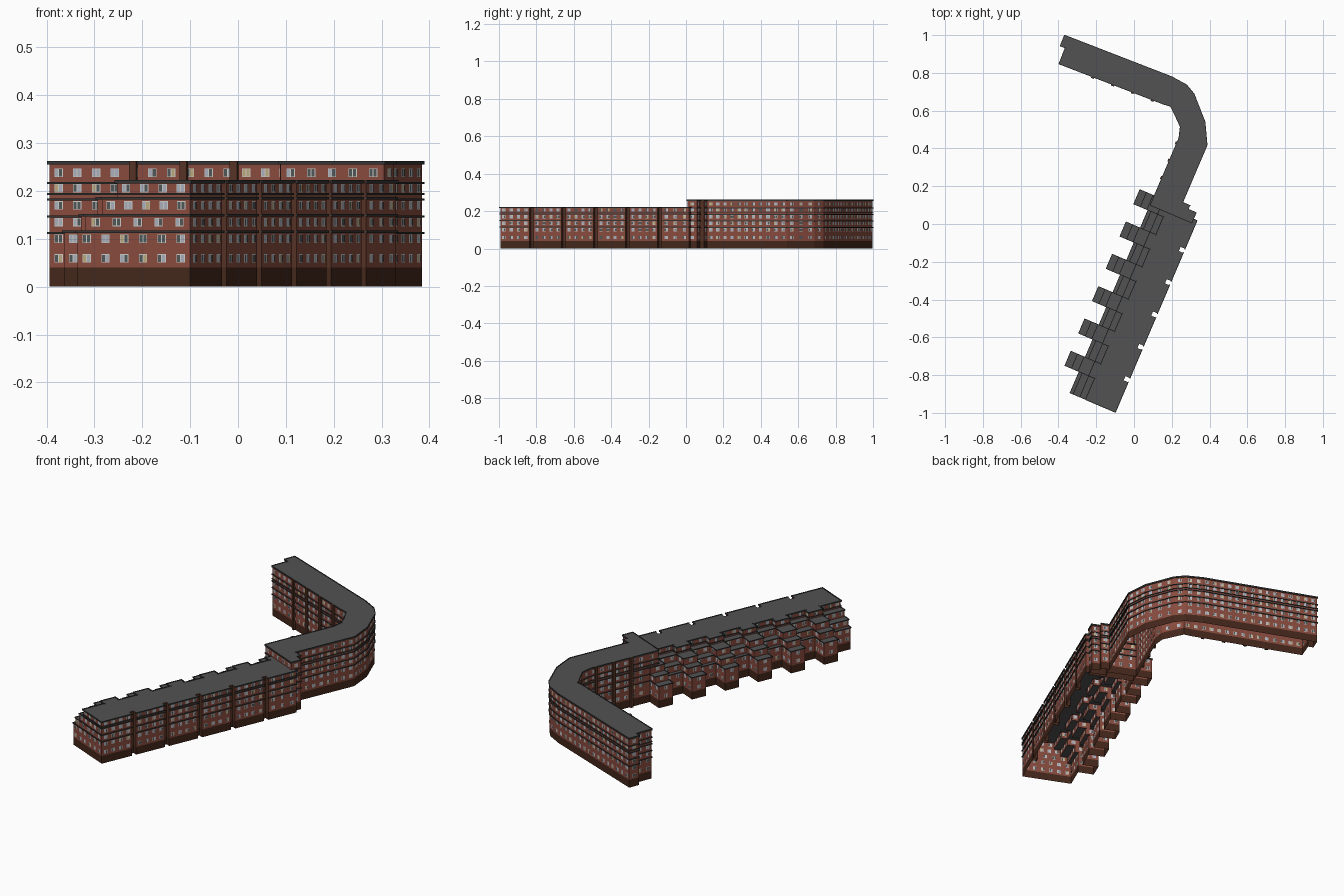
import bpy, math, random
from mathutils import Vector

if "Cube" in bpy.data.objects:
    bpy.data.objects.remove(bpy.data.objects["Cube"])

random.seed(4)

# ---------- colours ----------
COLOURS = {
    "brick": (0.25, 0.070, 0.048), "dark_base": (0.058, 0.020, 0.011),
    "brown_pier": (0.092, 0.033, 0.019), "roof_grey": (0.085, 0.085, 0.085),
    "dark_trim": (0.035, 0.037, 0.037), "frame_white": (0.60, 0.60, 0.58),
    "pale_glass": (0.40, 0.43, 0.50), "dark_glass": (0.08, 0.095, 0.095),
    "warm_glass": (0.50, 0.40, 0.20),
}
MATS = {}
for name, c in COLOURS.items():
    MATS[name] = bpy.data.materials.new(name)
    MATS[name].diffuse_color = (*c, 1)


class Part:
    """Collects coloured faces and turns them into one object."""
    def __init__(self, name):
        self.name, self.verts, self.faces, self.cols = name, [], [], []

    def face(self, pts, col):
        n = len(self.verts)
        self.verts += [tuple(p) for p in pts]
        self.faces.append(list(range(n, n + len(pts))))
        self.cols.append(col)

    def build(self):
        me = bpy.data.meshes.new(self.name)
        me.from_pydata(self.verts, [], self.faces)
        used = sorted(set(self.cols))
        for c in used:
            me.materials.append(MATS[c])
        for p, c in zip(me.polygons, self.cols):
            p.material_index = used.index(c)
        bpy.context.collection.objects.link(bpy.data.objects.new(self.name, me))


def wall(part, a, b, z0, z1, col):
    part.face([(*a, z0), (*b, z0), (*b, z1), (*a, z1)], col)


def frame(a, b):
    """Length, direction and outward normal of a wall edge."""
    d = b - a
    t = d.normalized()
    return d.length, t, Vector((t.y, -t.x))


def strip_box(part, a, b, out, z0, z1, col, extend=0.0):
    """Box standing proud of the wall edge a-b."""
    _, t, n = frame(a, b)
    a, b = a - t * extend, b + t * extend
    p, q = a + n * out, b + n * out
    for s, e in ((p, q), (a, p), (q, b)):
        wall(part, s, e, z0, z1, col)
    part.face([(*p, z1), (*q, z1), (*b, z1), (*a, z1)], col)
    part.face([(*a, z0), (*b, z0), (*q, z0), (*p, z0)], col)


def windows(part, a, b, rows):
    """Row of framed two-pane window plates, showing on both sides of the wall."""
    L, t, n = frame(a, b)
    if L < 0.034:
        return
    count = max(int(L / 0.04), 1)
    for i in range(count):
        c = a + t * (L * (i + 0.5) / count)
        for z in rows:
            def plate(x0, x1, h, out, col):
                for s in (out, -out):
                    ends = [c + t * x0 + n * s, c + t * x1 + n * s]
                    wall(part, *(ends if s > 0 else ends[::-1]), z - h, z + h, col)
            plate(-0.0095, 0.0095, 0.009, 0.001, "frame_white")
            for x in (-0.008, 0.001):
                col = random.choice(["pale_glass"] * 4 + ["dark_glass"] * 4 + ["warm_glass"])
                plate(x, x + 0.007, 0.0075, 0.002, col)


def storey(walls, trims, wins, outline, z0, z1, rows, bands):
    """Walls, window rows and trim bands round a closed outline."""
    for a, b in zip(outline, outline[1:] + outline[:1]):
        L = (b - a).length
        col = "brown_pier" if L < 0.028 else "brick"
        if z0 < 0.04:
            wall(walls, a, b, z0, 0.04, "dark_base")
        wall(walls, a, b, max(z0, 0.04), z1, col)
        windows(wins, a, b, rows)
        if L >= 0.028:
            for zb, h, out in bands:
                strip_box(trims, a, b, out, zb - h, zb, "dark_trim", out * 0.7)


# ---------- south wing: terraced block in its own (u, v) axes ----------
ANG = math.atan2(0.92, 0.392)
U = Vector((math.cos(ANG), math.sin(ANG)))
V = Vector((-U.y, U.x))
P0 = Vector((-0.10, -0.993))
PITCH = 0.186


def loc(u, v):
    return P0 + U * u + V * v


s_walls, s_trim = Part("south_wing_walls"), Part("south_wing_trim")
s_win, s_roof = Part("south_wing_windows"), Part("south_wing_roofs")

# east side with a stair recess between the six units
east = [(0, 0)]
for i in range(1, 6):
    u = PITCH * i - 0.004
    east += [(u - 0.012, 0), (u - 0.012, 0.023), (u + 0.012, 0.023), (u + 0.012, 0)]
east += [(1.097, 0), (1.097, 0.107), (1.13, 0.107)]

# west side: alternating set-back strips and projecting bays
LINK_V = [0.256, 0.238, 0.200, 0.166]
BAY_V = [0.338, 0.300, 0.262, 0.200]
TOPS = [0.115, 0.150, 0.185, 0.220]
ROWS = [(0.059, 0.100), (0.135,), (0.170,), (0.206,)]
segs, prev = [], 0.0
for k in range(6):
    segs += [(prev, 0.122 + PITCH * k, LINK_V), (0.122 + PITCH * k, 0.2 + PITCH * k, BAY_V)]
    prev = 0.2 + PITCH * k

for lv in range(4):
    z0, z1 = (TOPS[lv - 1] if lv else 0.0), TOPS[lv]
    west = []
    for u0, u1, vs in reversed(segs):
        west += [(u1, vs[lv]), (u0, vs[lv])]
    outline = [loc(*p) for p in east + west]
    bands = [(z1 + 0.002, 0.005, 0.004)]
    if lv == 3:
        bands = [(z1 + 0.003, 0.007, 0.005), (0.196, 0.004, 0.004)]
    storey(s_walls, s_trim, s_win, outline, z0, z1, ROWS[lv], bands)
    if lv == 3:                                   # main flat roof
        s_roof.face([(*p, z1 + 0.001) for p in outline], "roof_grey")
    else:                                         # terrace decks
        for u0, u1, vs in segs:
            s_roof.face([(*loc(u, v), z1) for u, v in
                         ((u0, vs[lv + 1]), (u1, vs[lv + 1]), (u1, vs[lv]), (u0, vs[lv]))],
                        "roof_grey")

# ---------- north wing: taller curved block ----------
DEPTH = 0.148
outer = [loc(1.157, 0.107)] + [Vector(p) for p in (
    (0.385, 0.418), (0.374, 0.54), (0.316, 0.688), (0.277, 0.735), (0.198, 0.778), (-0.367, 0.997))]
_, t, n = frame(outer[-2], outer[-1])
step_a = outer[-1] - n * 0.057                    # stepped west end
step_b = step_a + t * -0.028
inner_end = outer[-1] - n * DEPTH - t * 0.028
inner = [inner_end] + [Vector(p) for p in (
    (0.155, 0.637), (0.195, 0.625), (0.22, 0.575), (0.247, 0.515), (0.240, 0.455))] \
    + [loc(1.157, 0.255)]
link = [loc(1.08, 0.02), loc(1.135, 0.02), loc(1.135, 0.062), loc(1.157, 0.062)]
outline = link + outer + [step_a, step_b] + inner + [loc(1.08, 0.255)]

n_walls, n_trim = Part("north_wing_walls"), Part("north_wing_trim")
n_win, n_roof = Part("north_wing_windows"), Part("north_wing_roof")
TOP = 0.26
storey(n_walls, n_trim, n_win, outline, 0.0, TOP,
       (0.059, 0.100, 0.135, 0.170, 0.206, 0.238),
       [(z, 0.004, 0.004) for z in (0.114, 0.149, 0.184, 0.196, 0.219)]
       + [(TOP + 0.003, 0.008, 0.004)])
n_roof.face([(*p, TOP + 0.001) for p in outline], "roof_grey")

# slim brown piers on the courtyard side of both straight runs
piers = Part("courtyard_piers")
for a, b, spots in ((inner[0], inner[1], (0.19, 0.303, 0.416, 0.529)),
                    (inner[-2], inner[-1], (0.03, 0.13, 0.23))):
    _, t, _ = frame(a, b)
    for s in spots:
        c = a + t * s
        strip_box(piers, c - t * 0.008, c + t * 0.008, 0.010, 0.0, TOP + 0.003, "brown_pier")

for part in (s_walls, s_trim, s_win, s_roof, n_walls, n_trim, n_win, n_roof, piers):
    part.build()

for m in bpy.data.materials:
    if m.users and not m.is_grease_pencil:
        m.use_nodes = True
        m.node_tree.nodes["Principled BSDF"].inputs["Base Color"].default_value = m.diffuse_color
